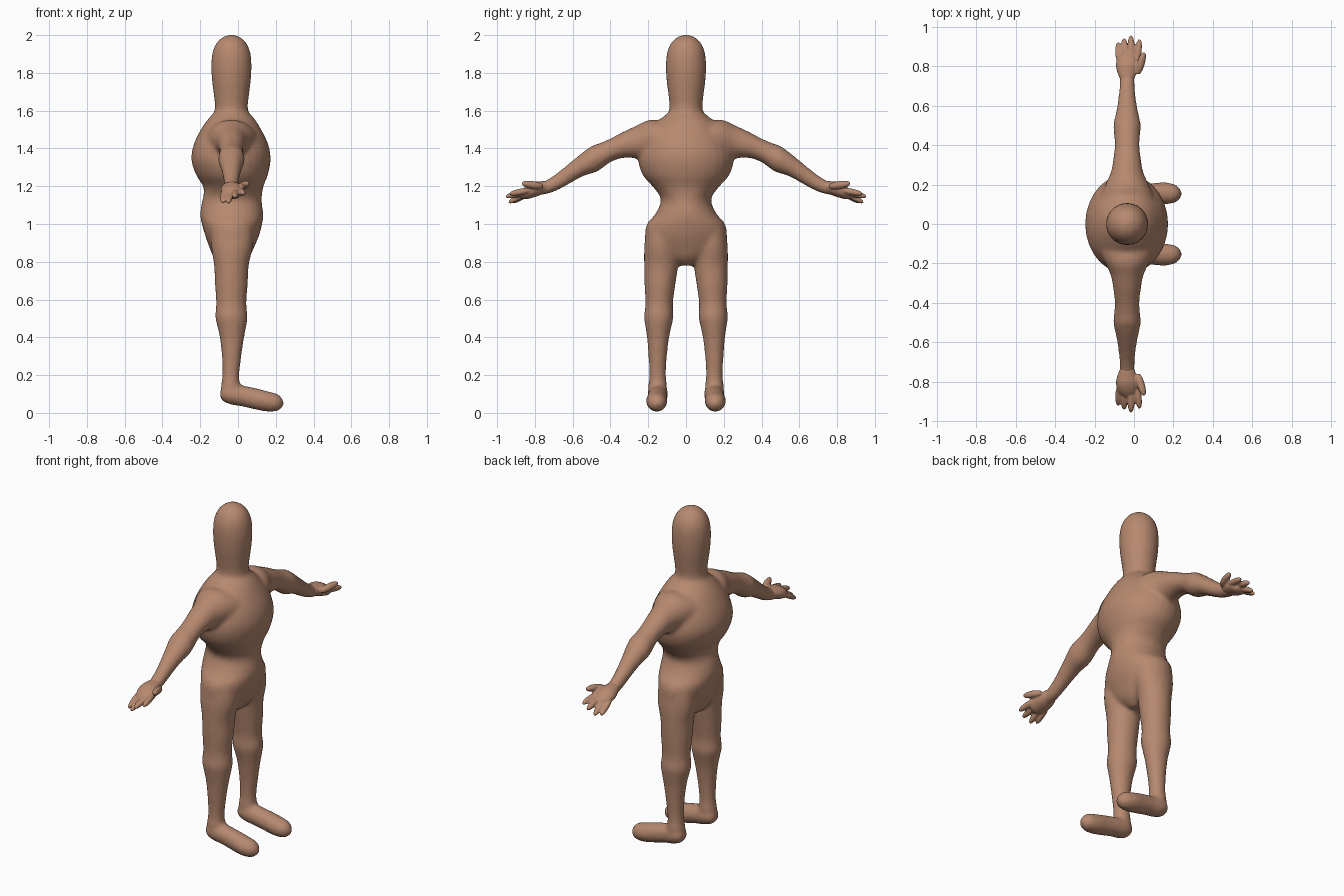
import bpy
import bmesh
from math import cos, sin, pi

SEGMENTS = 28
STEPS = 5
CENTRE = -3.5          # body axis along x, in hundredths

if "Cube" in bpy.data.objects:
    bpy.data.objects.remove(bpy.data.objects["Cube"])

skin = bpy.data.materials.new("clay brown")
skin.use_nodes = True
colour = (0.47, 0.25, 0.16, 1)
skin.diffuse_color = colour
skin.node_tree.nodes["Principled BSDF"].inputs["Base Color"].default_value = colour


def blend(a, b, c, d, t):
    """Smooth curve through b and c."""
    return b + t / 2 * (c - a + t * (2*a - 5*b + 4*c - d + t * (3*(b - c) + d - a)))


def loft(bm, rows, axis, side=1):
    """Skin ellipses given as (position, centre u, centre v, radius u, radius v)."""
    padded = [rows[0]] + rows + [rows[-1]]
    dense = []
    for quad in zip(padded, padded[1:], padded[2:], padded[3:]):
        for step in range(STEPS):
            dense.append([blend(*values, step / STEPS) for values in zip(*quad)])
    dense.append(rows[-1])
    rings = []
    for pos, cu, cv, ru, rv in dense:
        ring = []
        for i in range(SEGMENTS):
            angle = 2 * pi * i / SEGMENTS
            u, v = cu + ru * cos(angle), cv + rv * sin(angle)
            point = {"x": (pos, u, v), "y": (u, pos, v), "z": (u, v, pos)}[axis]
            ring.append(bm.verts.new((point[0] / 100, side * point[1] / 100, point[2] / 100)))
        rings.append(ring)
    faces = [bm.faces.new(rings[0]), bm.faces.new(rings[-1])]
    for low, high in zip(rings, rings[1:]):
        for i in range(SEGMENTS):
            j = (i + 1) % SEGMENTS
            faces.append(bm.faces.new((low[i], low[j], high[j], high[i])))
    bmesh.ops.recalc_face_normals(bm, faces=faces)


def finish(bm, name, voxel, smoothing):
    """Fuse overlapping lofts into one soft skin."""
    mesh = bpy.data.meshes.new(name)
    bm.to_mesh(mesh)
    bm.free()
    mesh.materials.append(skin)
    obj = bpy.data.objects.new(name, mesh)
    bpy.context.collection.objects.link(obj)
    fuse = obj.modifiers.new("fuse", "REMESH")
    fuse.mode = "VOXEL"
    fuse.voxel_size = voxel
    fuse.use_smooth_shade = True
    soften = obj.modifiers.new("soften", "SMOOTH")
    soften.factor = 0.5
    soften.iterations = smoothing


# Head and neck: height, radius
head = [(200.3, 1), (199, 4.5), (196, 7.8), (191, 10), (184, 10.7), (176, 10.3),
        (168, 9.3), (162, 8.7), (157, 9.5), (150, 10)]

# Torso and hips: height, centre x, depth radius, width radius
torso = [(160, -3.5, 8, 8), (156, -3.5, 12, 13), (150, -3.7, 16, 19),
         (142, -3.7, 19.8, 23.5), (134, -3.7, 21, 25.3), (126, -3.2, 19, 23),
         (120, -2.5, 16, 17.8), (115, -2.8, 15.5, 14), (111, -3.3, 16, 13.5),
         (105, -3.3, 16.7, 16.5), (100, -3.2, 16, 20.7), (94, -3.1, 14.3, 21.8),
         (88, -3.3, 12, 20), (82, -3.5, 9.2, 12), (78, -3.5, 5, 3)]

# Leg: height, centre x, centre y, depth radius, width radius
leg = [(98, -3.2, 13, 11, 8), (88, -3.2, 13.3, 11, 8.8), (78, -3.5, 13.2, 9.2, 9),
       (68, -3.5, 13.8, 8.7, 8.2), (58, -3.6, 14.2, 8, 7.3), (51, -3.5, 14.4, 8.6, 7.8),
       (46, -3.3, 14.6, 7.7, 7), (40, -3.2, 14.8, 6.5, 5.9), (30, -3.4, 15, 5.2, 4.9),
       (20, -3.8, 15, 4.5, 4.4), (14, -4, 15, 5, 5), (9, -4, 15, 4, 4)]

# Foot: x, centre y, centre z, width radius, height radius
foot = [(-9.6, 15, 10, 1, 1), (-8.3, 15, 10, 4, 3.6), (-4, 15, 10, 5.4, 5.6),
        (2, 15, 9, 5.2, 5.6), (9, 15.3, 7.5, 5.4, 5.7), (16, 15.5, 6, 5.6, 5.4),
        (21, 15.4, 5.5, 4.6, 4.5), (23.4, 15.3, 5.2, 2.5, 2.5), (24.2, 15.3, 5, 1, 1)]

# Arm: y, centre height, depth radius, height radius
arm = [(6, 145, 15, 9), (14, 145, 13.5, 10), (20, 145, 11, 10), (26, 143.5, 8.3, 8.7),
       (33, 142, 7, 7), (40, 139, 6.3, 6.3), (46, 135.5, 6.7, 7.2), (50, 134, 7, 7.3),
       (54, 132, 6.2, 6.5), (60, 128, 5, 5.7), (68, 122.5, 4, 4.7),
       (74, 119.5, 3.8, 3.7), (79, 118, 4, 3)]

body = bmesh.new()
loft(body, [(z, CENTRE, 0, r, r) for z, r in head], "z")
loft(body, [(z, cx, 0, rx, ry) for z, cx, rx, ry in torso], "z")
for side in (1, -1):
    loft(body, leg, "z", side)
    loft(body, foot, "x", side)
    loft(body, [(y, CENTRE, z, rx, rz) for y, z, rx, rz in arm], "y", side)
finish(body, "body", 0.011, 10)

# Palm: y, centre x, centre height, width radius, thickness radius
palm = [(72, -3.5, 120.5, 3, 2.5), (77, -3.5, 119, 5, 3.6), (81, -3.3, 118, 5.8, 4),
        (85, -3, 116.5, 5, 3.4), (88, -2.8, 115.5, 2, 1.5)]

# Fingers and thumb: root and tip as (x, y, z), then thickness
digits = [((-7.5, 82, 117), (-8, 92, 111.5), 1.7),
          ((-4.5, 83, 117), (-5, 94, 111.5), 1.8),
          ((-1.5, 83, 117.5), (-1.5, 95.5, 114.5), 1.8),
          ((1.5, 82, 118), (2.8, 93.5, 116), 1.7),
          ((2, 76, 120), (5, 87, 121.5), 2)]
bulge = [(0, 0.6), (0.3, 1), (0.7, 0.95), (0.92, 0.6), (1, 0.2)]

for side, name in ((1, "left_hand"), (-1, "right_hand")):
    hand = bmesh.new()
    loft(hand, palm, "y", side)
    for root, tip, size in digits:
        rows = []
        for t, swell in bulge:
            x, y, z = [a + (b - a) * t for a, b in zip(root, tip)]
            rows.append((y, x, z, size * swell, size * swell))
        loft(hand, rows, "y", side)
    finish(hand, name, 0.005, 3)
